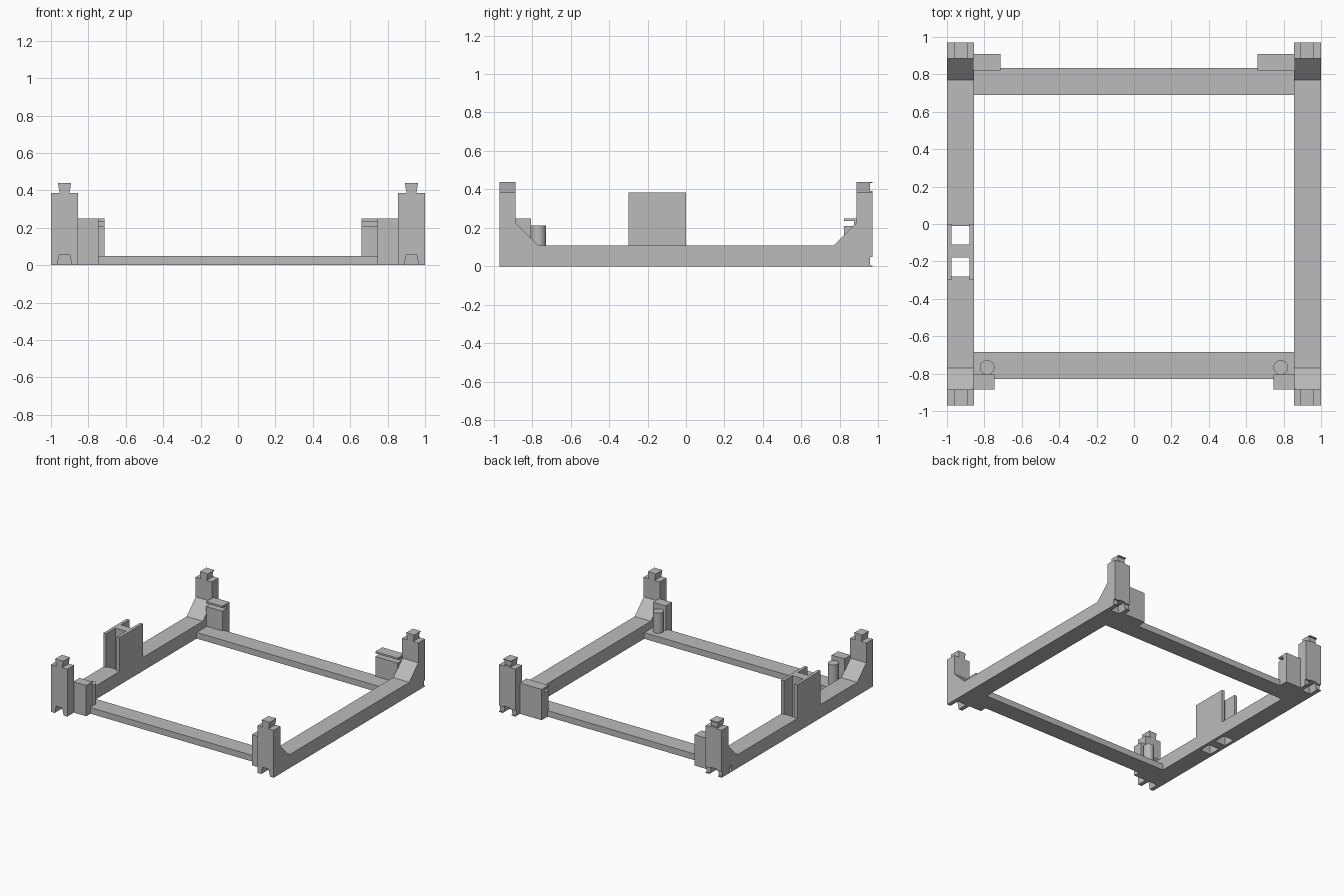
import bpy, bmesh
from mathutils import Vector

cube = bpy.data.objects.get("Cube")
if cube:
    bpy.data.objects.remove(cube, do_unlink=True)

mat = bpy.data.materials.new("plain grey")
mat.use_nodes = True
grey = (0.5, 0.5, 0.5, 1)
mat.diffuse_color = grey
mat.node_tree.nodes["Principled BSDF"].inputs["Base Color"].default_value = grey


def finish(name, bm):
    bmesh.ops.recalc_face_normals(bm, faces=bm.faces)
    mesh = bpy.data.meshes.new(name)
    bm.to_mesh(mesh)
    bm.free()
    mesh.materials.append(mat)
    obj = bpy.data.objects.new(name, mesh)
    bpy.context.collection.objects.link(obj)
    return obj


def prism(name, profile, axis, start, end):
    """Extrude a 2D profile along x (profile in y,z) or y (profile in x,z)."""
    bm = bmesh.new()
    place = (lambda a, b: (start, a, b)) if axis == "x" else (lambda a, b: (a, start, b))
    face = bm.faces.new([bm.verts.new(place(a, b)) for a, b in profile])
    new = bmesh.ops.extrude_face_region(bm, geom=[face])["geom"]
    move = Vector((end - start, 0, 0) if axis == "x" else (0, end - start, 0))
    bmesh.ops.translate(bm, verts=[v for v in new if isinstance(v, bmesh.types.BMVert)], vec=move)
    return finish(name, bm)


def box(name, x, y, z):
    x, y, z = sorted(x), sorted(y), sorted(z)
    return prism(name, [(y[0], z[0]), (y[1], z[0]), (y[1], z[1]), (y[0], z[1])], "x", *x)


def cylinder(name, centre, radius, z0, z1):
    bm = bmesh.new()
    bmesh.ops.create_cone(bm, cap_ends=True, segments=48, radius1=radius, radius2=radius, depth=z1 - z0)
    bmesh.ops.translate(bm, verts=bm.verts, vec=(*centre, (z0 + z1) / 2))
    return finish(name, bm)


def smooth(obj):
    bpy.ops.object.select_all(action="DESELECT")
    obj.select_set(True)
    bpy.context.view_layer.objects.active = obj
    bpy.ops.object.shade_smooth_by_angle()


def cut(obj, cutters):
    bpy.context.view_layer.objects.active = obj
    for c in cutters:
        c.hide_render = True
        mod = obj.modifiers.new("cut", "BOOLEAN")
        mod.operation = "DIFFERENCE"
        mod.solver = "EXACT"
        mod.object = c
        bpy.ops.object.modifier_apply(modifier=mod.name)
        bpy.data.objects.remove(c, do_unlink=True)


def trapezoid(cx, low, high, z0, z1):
    return [(cx - low, z0), (cx + low, z0), (cx + high, z1), (cx - high, z1)]


END, POST, RAIL = 0.97, 0.885, 0.11
half = [(POST, 0.385), (POST, 0.225), (0.77, RAIL)]
rail_profile = ([(-END, 0), (END, 0), (END, 0.385)] + half
                + [(-y, z) for y, z in reversed(half)] + [(-END, 0.385)])

for side, s in (("left", 1), ("right", -1)):
    cx = s * 0.9275
    # Side rail with upright end posts and sloped gussets
    rail = prism(f"{side}_rail", rail_profile, "x", s * 0.855, s)
    cutters = [prism("groove_cutter", trapezoid(cx, 0.041, 0.027, -0.005, 0.058), "y", e * POST, e * 1.0)
               for e in (-1, 1)]
    cutters.append(box("foot_notch_cutter", (s * 0.8, s * 1.1), (0.957, 1.1), (0.006, 0.05)))
    # Small rounded slot through the rail near the back
    bm = bmesh.new()
    bmesh.ops.create_cone(bm, cap_ends=True, segments=16, radius1=0.013, radius2=0.013, depth=0.3)
    for v in bm.verts:
        x, y, z = v.co
        v.co = (cx + z, 0.855 + x, 0.032 + y + (0.011 if y > 0 else -0.011))
    cutters.append(finish("slot_cutter", bm))
    # Open pockets under the socket
    if s < 0:
        for y in ((-0.28, -0.18), (-0.11, -0.01)):
            cutters.append(box("pocket_cutter", (-0.975, -0.88), y, (-0.1, 0.2)))
    cut(rail, cutters)

    # Dovetail tongues on the posts
    dovetail = trapezoid(cx, 0.026, 0.036, 0.385, 0.44)
    prism(f"front_{side}_tongue", dovetail, "y", -END, -POST)
    tongue = prism(f"back_{side}_tongue", dovetail, "y", POST, END)
    cut(tongue, [box("tongue_notch_cutter", (cx - 0.1, cx + 0.1), (0.957, 1.1), (0.393, 0.433))])

    # Front stop block and round peg
    box(f"front_{side}_block", (s * 0.745, s * 0.86), (-0.885, -0.805), (0, 0.25))
    smooth(cylinder(f"front_{side}_peg", (s * 0.785, -0.767), 0.039, 0.04, 0.213))

    # Back block with a slotted, lipped top
    inner = 0.66 if s > 0 else 0.715
    clip = [(0.82, 0), (0.91, 0), (0.91, 0.25), (0.82, 0.25), (0.82, 0.235),
            (0.872, 0.235), (0.872, 0.21), (0.82, 0.21)]
    prism(f"back_{side}_block", clip, "x", s * inner, s * 0.86)

# Cross rails
box("front_cross_rail", (-0.86, 0.86), (-0.83, -0.685), (0, 0.05))
box("back_cross_rail", (-0.86, 0.86), (0.69, 0.835), (0, 0.05))

# Socket of two plates joined by a web
box("socket_outer_plate", (-1, -0.975), (-0.3, 0), (RAIL, 0.385))
box("socket_inner_plate", (-0.88, -0.855), (-0.3, 0), (RAIL, 0.385))
box("socket_web", (-0.975, -0.88), (-0.18, -0.11), (RAIL, 0.385))
